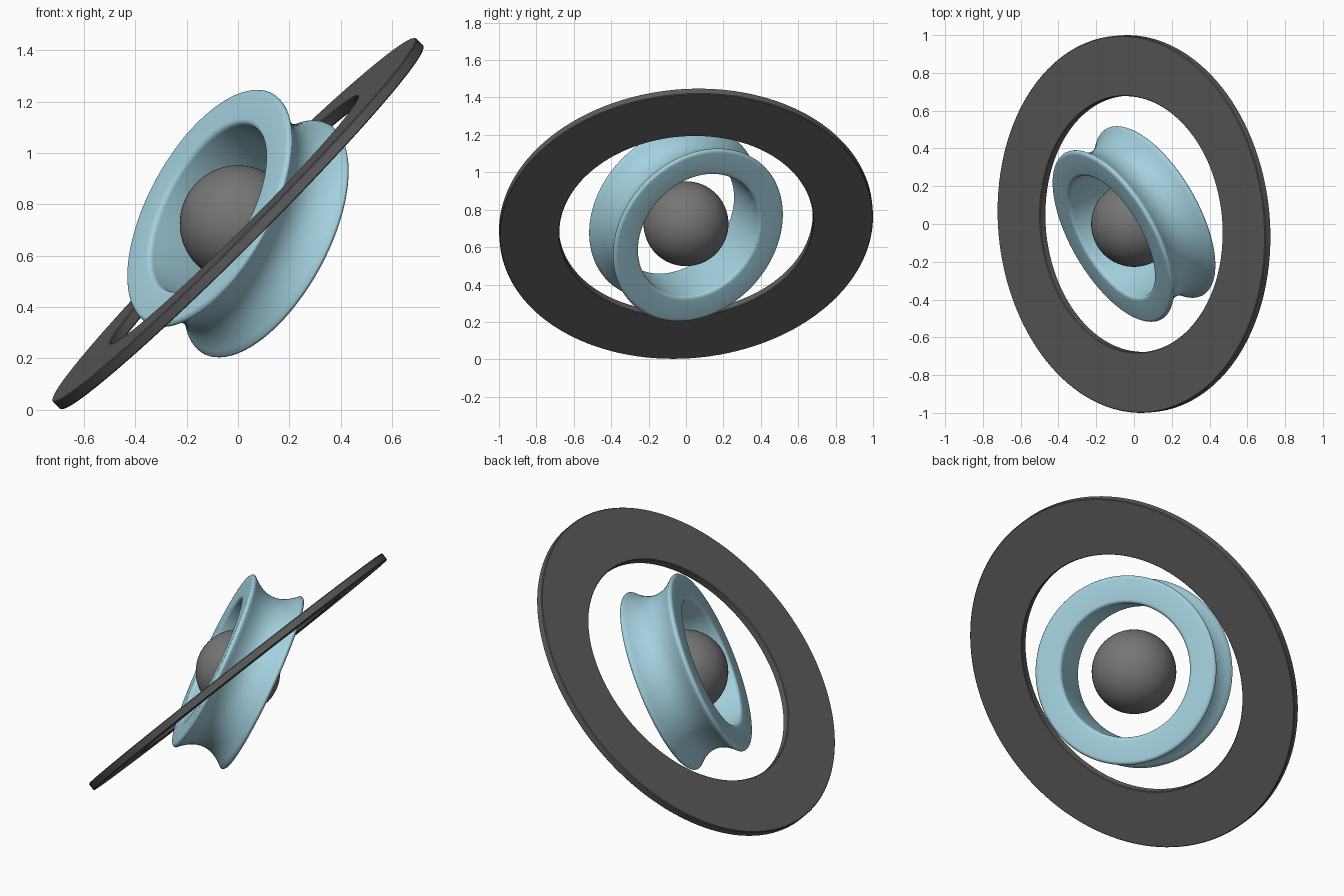
import bpy, math
from mathutils import Vector

if "Cube" in bpy.data.objects:
    bpy.data.objects.remove(bpy.data.objects["Cube"])

CENTRE = Vector((0, 0, 0.725))


def material(name, rgb):
    m = bpy.data.materials.new(name)
    m.diffuse_color = (*rgb, 1)
    m.use_nodes = True
    m.node_tree.nodes["Principled BSDF"].inputs["Base Color"].default_value = m.diffuse_color
    return m


pale_blue = material("pale blue", (0.37, 0.64, 0.74))
dark_grey = material("dark grey", (0.11, 0.11, 0.11))
mid_grey = material("mid grey", (0.18, 0.18, 0.18))


def lathe(name, profile, axis, mat, steps, angle):
    """Spin a closed (radius, height) profile about an axis through the centre."""
    n = len(profile)
    verts = []
    for i in range(steps):
        a = 2 * math.pi * i / steps
        verts += [(r * math.cos(a), r * math.sin(a), h) for r, h in profile]
    faces = []
    for i in range(steps):
        j = (i + 1) % steps
        for k in range(n):
            l = (k + 1) % n
            faces.append((i * n + k, j * n + k, j * n + l, i * n + l))
    mesh = bpy.data.meshes.new(name)
    mesh.from_pydata(verts, [], faces)
    mesh.materials.append(mat)
    ob = bpy.data.objects.new(name, mesh)
    bpy.context.collection.objects.link(ob)
    ob.location = CENTRE
    ob.rotation_mode = 'QUATERNION'
    ob.rotation_quaternion = Vector(axis).normalized().to_track_quat('Z', 'Y')
    bpy.context.view_layer.objects.active = ob
    ob.select_set(True)
    bpy.ops.object.shade_smooth_by_angle(angle=math.radians(angle))
    ob.select_set(False)
    return ob


# Flat outer ring with slightly chamfered rims
t, c = 0.022, 0.004
lathe("outer_ring",
      [(0.68, -t + c), (0.684, -t), (0.997, -t), (1.001, -t + c),
       (1.001, t - c), (0.997, t), (0.684, t), (0.68, t - c)],
      (-0.705, -0.07, 0.705), dark_grey, 128, 30)

# Spool-shaped inner ring: concave outside, straight bore, rounded lips
h, lip = 0.155, 0.02
outside = [(0.443 + 0.065 * (z / 0.135) ** 2, z)
           for z in [-0.135 + 0.27 * i / 16 for i in range(17)]]


def arc(cr, cz, r, a0, a1, n=5):
    angles = [math.radians(a0 + (a1 - a0) * i / n) for i in range(n + 1)]
    return [(cr + r * math.cos(a), cz + r * math.sin(a)) for a in angles]


top_lips = arc(0.49, h - lip, lip, 15, 90) + arc(0.38, h - lip, lip, 90, 180)
bottom_lips = [(r, -z) for r, z in reversed(top_lips)]
lathe("spool_ring", outside + top_lips + bottom_lips,
      (0.79, 0.46, -0.43), pale_blue, 128, 60)

# Central ball
bpy.ops.mesh.primitive_uv_sphere_add(segments=64, ring_count=32,
                                     radius=0.227, location=CENTRE)
ball = bpy.context.object
ball.name = "ball"
ball.data.materials.append(mid_grey)
bpy.ops.object.shade_smooth_by_angle(angle=math.radians(30))
